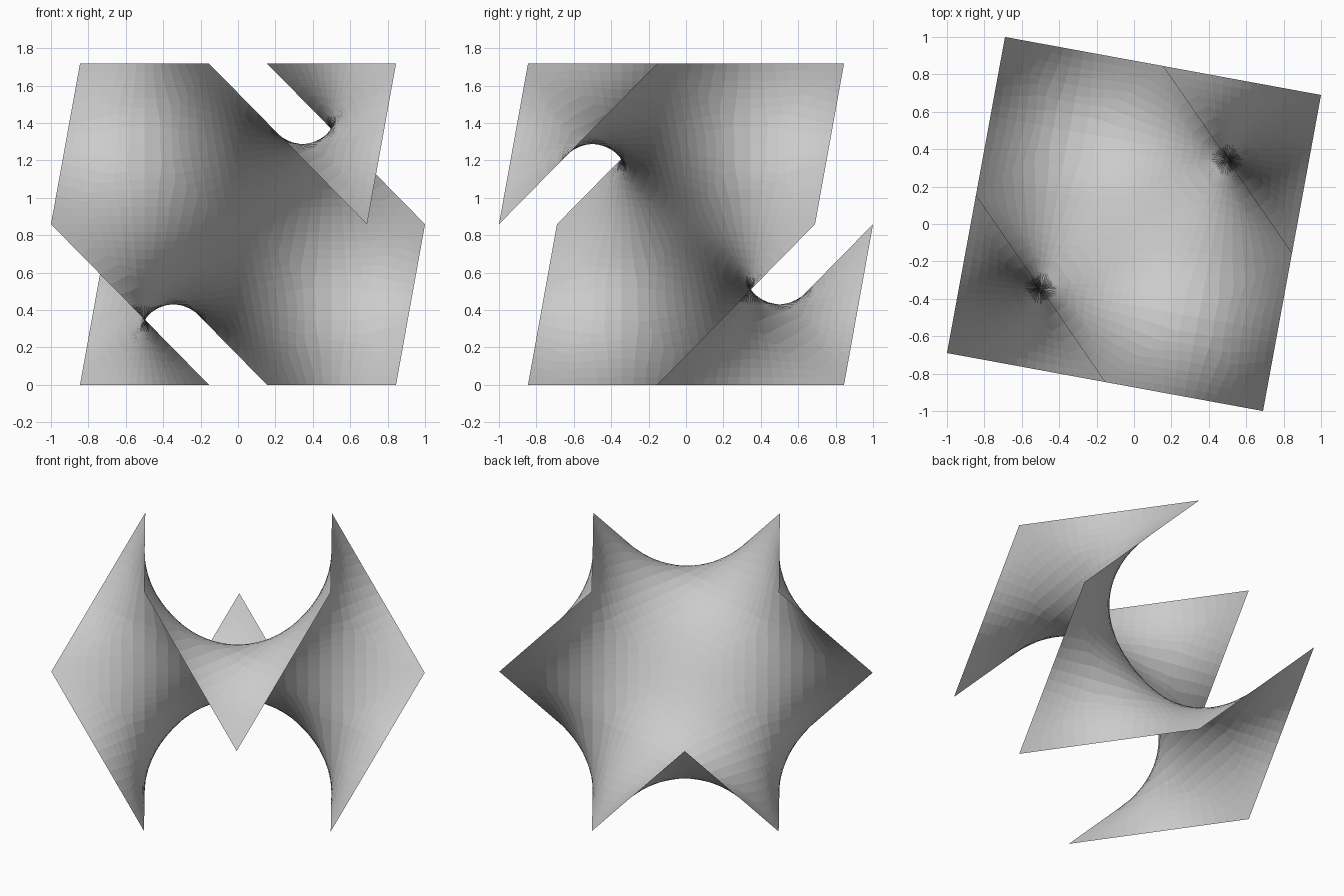
import bpy, bmesh, math
from mathutils import Vector, Matrix

if "Cube" in bpy.data.objects:
    bpy.data.objects.remove(bpy.data.objects["Cube"])

N = 16                                  # grid cells per patch side
H = 0.859                               # half side of the enclosing cube

# closed skew rim through the edge midpoints of a cube
RIM = [Vector(p) for p in [(-1, 0, 1), (0, -1, 1), (1, -1, 0), (1, 0, 1),
                           (0, 1, 1), (1, 1, 0), (1, 0, -1), (0, 1, -1),
                           (-1, 1, 0), (-1, 0, -1), (0, -1, -1), (-1, -1, 0)]]


def soap_patch(a, p, b):
    """Minimal surface spanning the four straight sides 0-a-p-b."""
    g = [[a * (i / N) * (1 - j / N) + p * (i * j / N / N) + b * (j / N) * (1 - i / N)
          for j in range(N + 1)] for i in range(N + 1)]
    tris = []
    for i in range(N):
        for j in range(N):
            q = [(i, j), (i + 1, j), (i + 1, j + 1), (i, j + 1)]
            tris += [(q[k], q[(k + 1) % 4], q[(k + 2) % 4]) for k in range(4)]
    for _ in range(150):
        acc = [[Vector() for _ in range(N + 1)] for _ in range(N + 1)]
        wgt = [[0.0] * (N + 1) for _ in range(N + 1)]
        for t in tris:
            for k in range(3):
                o, r, s = t[k], t[(k + 1) % 3], t[(k + 2) % 3]
                po, pr, ps = g[o[0]][o[1]], g[r[0]][r[1]], g[s[0]][s[1]]
                e, f = pr - po, ps - po
                w = max(e.dot(f) / max(e.cross(f).length, 1e-9), 0.02)
                acc[r[0]][r[1]] += ps * w
                acc[s[0]][s[1]] += pr * w
                wgt[r[0]][r[1]] += w
                wgt[s[0]][s[1]] += w
        for i in range(1, N):
            for j in range(1, N):
                g[i][j] = g[i][j].lerp(acc[i][j] / wgt[i][j], 0.9)
    return g


def frame(a, p, b):
    return Matrix((a, p, b)).transposed()


# one relaxed patch, repeated six times round the centre
corners = [(RIM[k], RIM[k + 1], RIM[(k + 2) % 12]) for k in range(1, 12, 2) if k < 11]
corners.append((RIM[11], RIM[0], RIM[1]))
patch = soap_patch(*corners[0])
base = frame(*corners[0]).inverted()
place = (Matrix.Translation((0, 0, H)) @ Matrix.Rotation(math.radians(-10.4), 4, 'Z')
         @ Matrix.Scale(H, 4))

bm = bmesh.new()
for c in corners:
    m = frame(*c) @ base
    v = [[bm.verts.new(place @ (m @ q)) for q in row] for row in patch]
    for i in range(N):
        for j in range(N):
            bm.faces.new((v[i][j], v[i + 1][j], v[i + 1][j + 1], v[i][j + 1]))
bmesh.ops.remove_doubles(bm, verts=bm.verts, dist=1e-4)
bmesh.ops.recalc_face_normals(bm, faces=bm.faces)
me = bpy.data.meshes.new("minimal_surface")
bm.to_mesh(me)
bm.free()
ob = bpy.data.objects.new("minimal_surface", me)
bpy.context.collection.objects.link(ob)
